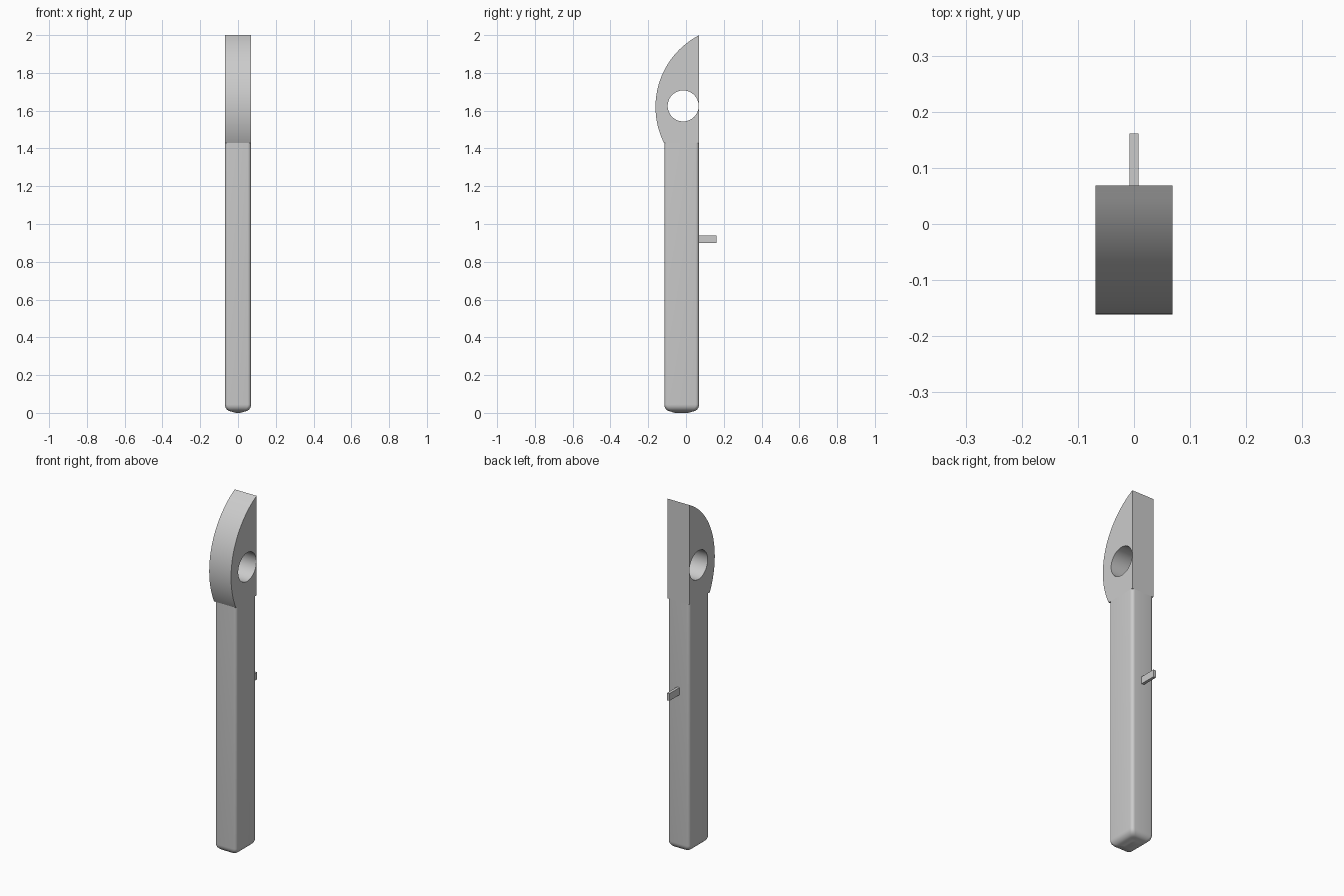
import bpy, bmesh, math
from mathutils import Matrix

cube = bpy.data.objects.get("Cube")
if cube:
    bpy.data.objects.remove(cube, do_unlink=True)

HALF_W = 0.069               # half width in x
FRONT, BACK = -0.115, 0.069  # shaft faces in y
SHOULDER = 1.43              # where shaft meets head

grey = bpy.data.materials.new("plain grey")
grey.use_nodes = True
colour = (0.6, 0.6, 0.6, 1)
grey.diffuse_color = colour
grey.node_tree.nodes["Principled BSDF"].inputs["Base Color"].default_value = colour


def make_object(name, bm, smooth=True):
    bmesh.ops.recalc_face_normals(bm, faces=bm.faces)
    mesh = bpy.data.meshes.new(name)
    bm.to_mesh(mesh)
    bm.free()
    mesh.materials.append(grey)
    obj = bpy.data.objects.new(name, mesh)
    bpy.context.collection.objects.link(obj)
    bpy.ops.object.select_all(action='DESELECT')
    obj.select_set(True)
    bpy.context.view_layer.objects.active = obj
    if smooth:
        bpy.ops.object.shade_smooth_by_angle(angle=math.radians(35))
    return obj


def rounded_ring(bm, inset, z, radius, steps=6):
    """Rounded rectangle of vertices, inset from the shaft outline."""
    cy = (FRONT + BACK) / 2
    hx, hy = HALF_W - inset, (BACK - FRONT) / 2 - inset
    verts = []
    for q, (sx, sy) in enumerate([(1, 1), (-1, 1), (-1, -1), (1, -1)]):
        for i in range(steps + 1):
            a = math.pi / 2 * (q + i / steps)
            verts.append(bm.verts.new((sx * (hx - radius) + radius * math.cos(a),
                                       cy + sy * (hy - radius) + radius * math.sin(a), z)))
    return verts


# Shaft: rounded bar with a softly domed lower end
bm = bmesh.new()
levels = [(0, SHOULDER), (0, 0.045)]
for i in range(1, 7):
    a = math.pi / 2 * i / 6
    levels.append((0.032 * (1 - math.cos(a)), 0.045 - 0.037 * math.sin(a)))
levels += [(0.045, 0.003), (0.058, 0)]
rings = [rounded_ring(bm, inset, z, min(0.018, (HALF_W - inset) * 0.8)) for inset, z in levels]
for upper, lower in zip(rings, rings[1:]):
    n = len(upper)
    for i in range(n):
        j = (i + 1) % n
        bm.faces.new((upper[i], upper[j], lower[j], lower[i]))
bm.faces.new(rings[0])
bm.faces.new(rings[-1])
make_object("shaft", bm)

# Head: flat back and one circular arc in front
bm = bmesh.new()
radius, cy, cz = 0.427, 0.2655, 1.62
start = math.asin((SHOULDER - cz) / radius)
end = math.asin((2 - cz) / radius)
outline = [(BACK, SHOULDER)]
for i in range(41):
    a = start + (end - start) * i / 40
    outline.append((cy - radius * math.cos(a), cz + radius * math.sin(a)))
outline[-1] = (BACK, 2)
face = bm.faces.new([bm.verts.new((-HALF_W, y, z)) for y, z in outline])
extruded = bmesh.ops.extrude_face_region(bm, geom=[face])["geom"]
bmesh.ops.translate(bm, vec=(2 * HALF_W, 0, 0),
                    verts=[v for v in extruded if isinstance(v, bmesh.types.BMVert)])
head = make_object("head", bm, smooth=False)

# Round hole through the head
bm = bmesh.new()
bmesh.ops.create_cone(bm, cap_ends=True, segments=64, radius1=0.082, radius2=0.082, depth=0.4,
                      matrix=Matrix.Translation((0, -0.015, 1.625)) @ Matrix.Rotation(math.pi / 2, 4, 'Y'))
cutter = make_object("hole_cutter", bm, smooth=False)
cutter.hide_render = True
bpy.context.view_layer.objects.active = head
cut = head.modifiers.new("hole", 'BOOLEAN')
cut.operation = 'DIFFERENCE'
cut.solver = 'EXACT'
cut.object = cutter
bpy.ops.object.modifier_apply(modifier=cut.name)
bpy.data.objects.remove(cutter, do_unlink=True)
head.select_set(True)
bpy.ops.object.shade_smooth_by_angle(angle=math.radians(35))

# Small peg on the back
bm = bmesh.new()
bmesh.ops.create_cube(bm, size=1, matrix=Matrix.Translation((0, 0.111, 0.919))
                      @ Matrix.Diagonal((0.016, 0.101, 0.041, 1)))
make_object("back_peg", bm, smooth=False)
